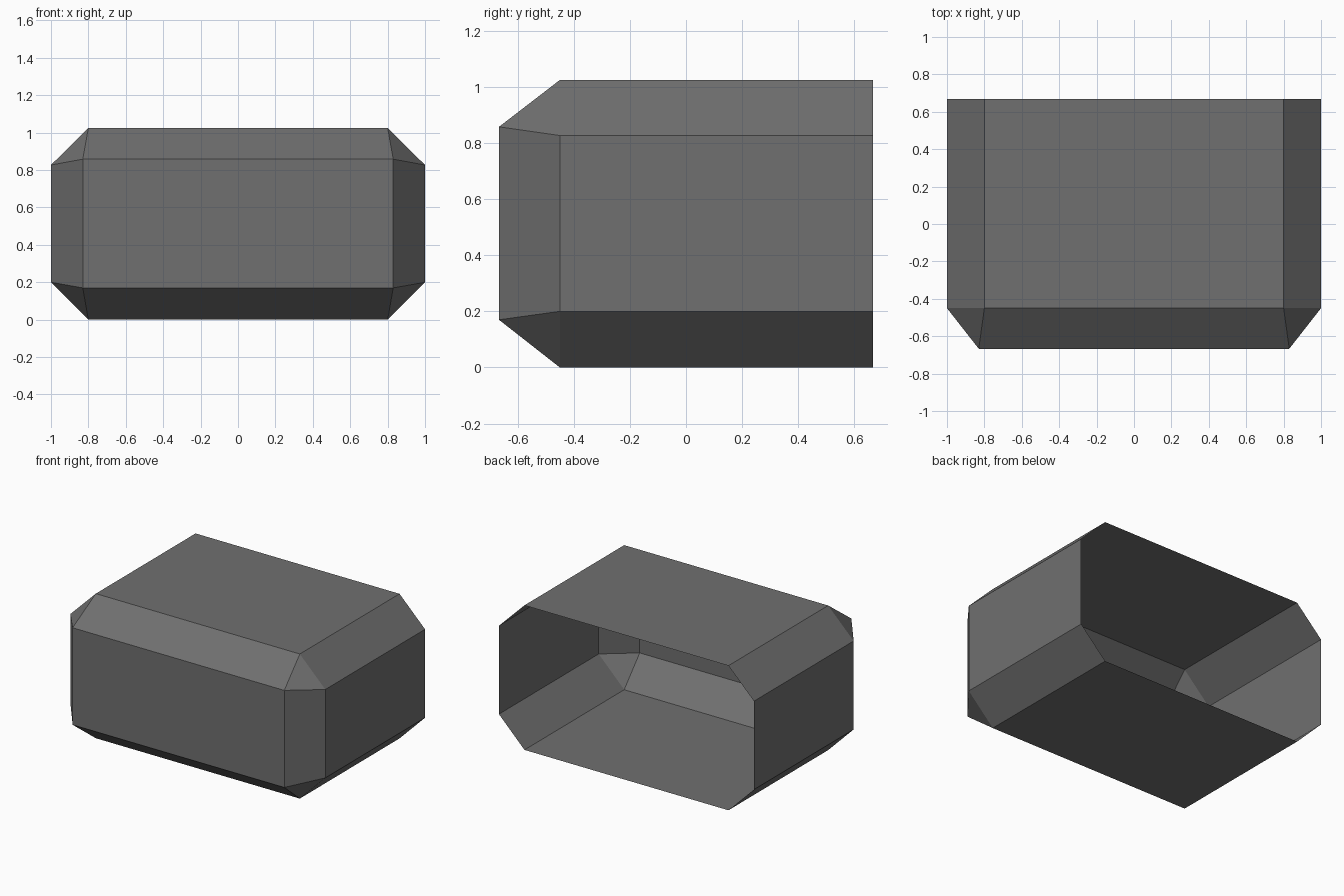
import bpy, bmesh

if "Cube" in bpy.data.objects:
    bpy.data.objects.remove(bpy.data.objects["Cube"])

W, D, H = 1.0, 0.667, 1.025      # half width, half depth, height
FRONT_RIM = -0.45                # where the front chamfer begins

mat = bpy.data.materials.new("dark grey")
mat.diffuse_color = (0.16, 0.16, 0.16, 1)
mat.use_nodes = True
mat.node_tree.nodes["Principled BSDF"].inputs["Base Color"].default_value = mat.diffuse_color

bm = bmesh.new()


def octagon(y):
    # chamfered rectangle, starting at the bottom right
    half = [(0.8, 0), (W, 0.2), (W, 0.827), (0.8, H)]
    pts = half + [(-x, z) for x, z in reversed(half)]
    return [bm.verts.new((x, y, z)) for x, z in pts]


# Open-backed tunnel of eight sides
back, rim = octagon(D), octagon(FRONT_RIM)
for i in range(8):
    j = (i + 1) % 8
    bm.faces.new((back[i], back[j], rim[j], rim[i]))

# Front panel
front = [bm.verts.new((x, -D, z)) for x, z in
         ((0.83, 0.17), (0.83, 0.858), (-0.83, 0.858), (-0.83, 0.17))]
bm.faces.new(front)

# Front chamfers and corner triangles
for k in range(4):
    a, b = rim[2 * k], rim[2 * k + 1]
    c = rim[(2 * k + 2) % 8]
    n = front[(k + 1) % 4]
    bm.faces.new((front[k], a, b))
    bm.faces.new((front[k], b, c, n))

bmesh.ops.recalc_face_normals(bm, faces=bm.faces)

mesh = bpy.data.meshes.new("shell")
bm.to_mesh(mesh)
bm.free()
# Make sure the front panel faces outward
if mesh.polygons[8].normal.y > 0:
    mesh.flip_normals()
mesh.materials.append(mat)
shell = bpy.data.objects.new("open_back_shell", mesh)
bpy.context.collection.objects.link(shell)
